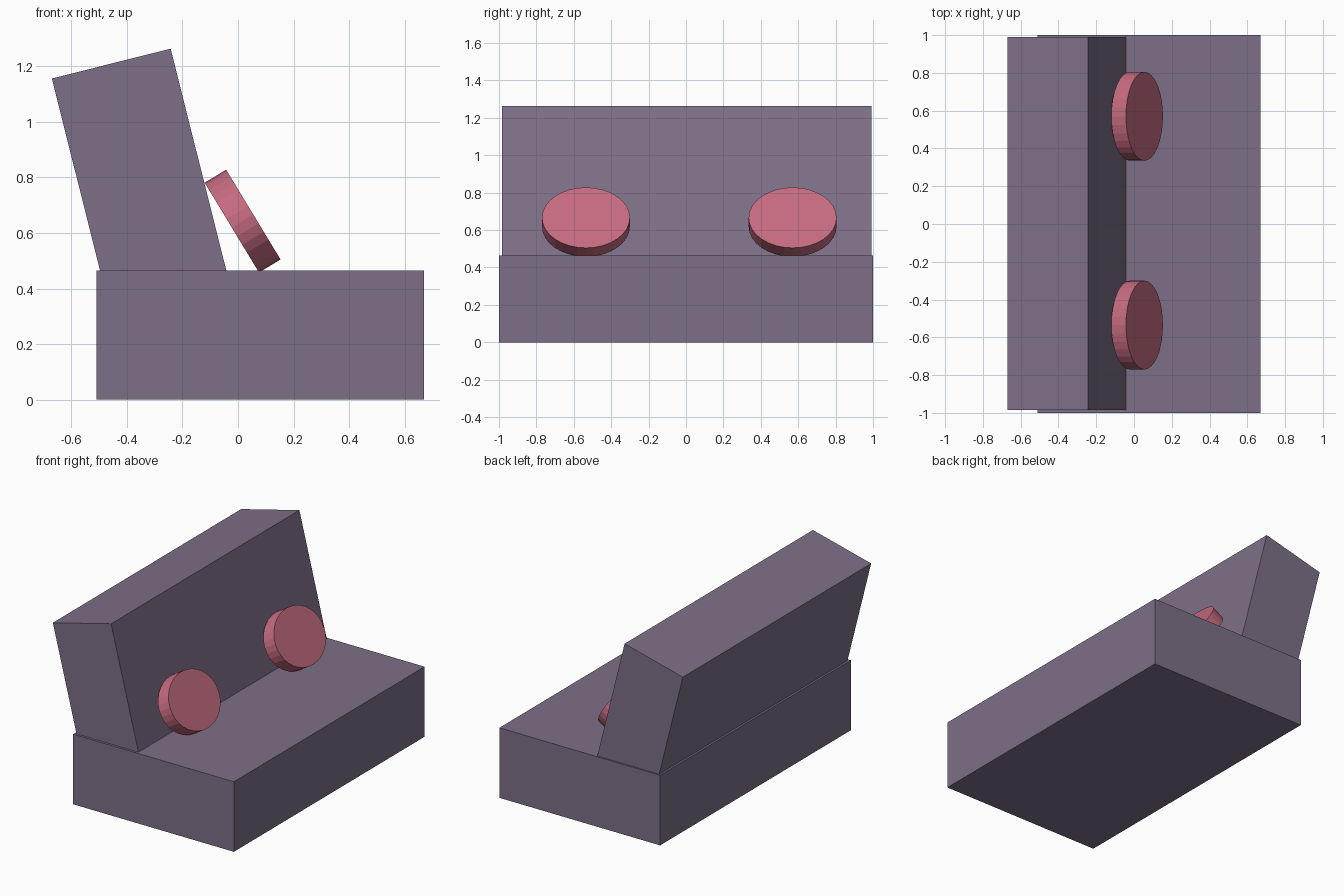
import bpy, math
from mathutils import Matrix

if "Cube" in bpy.data.objects:
    bpy.data.objects.remove(bpy.data.objects["Cube"])


def material(name, rgb):
    m = bpy.data.materials.new(name)
    m.diffuse_color = (*rgb, 1)
    m.use_nodes = True
    m.node_tree.nodes["Principled BSDF"].inputs["Base Color"].default_value = m.diffuse_color
    return m


purple = material("dusty purple", (0.205, 0.162, 0.242))
pink = material("rose pink", (0.56, 0.147, 0.216))


def box(name, size, loc, tilt=0):
    bpy.ops.mesh.primitive_cube_add(size=1, location=loc, rotation=(0, tilt, 0))
    o = bpy.context.object
    o.name = name
    o.data.transform(Matrix.Diagonal((*size, 1)))
    o.data.materials.append(purple)


# Seat block
box("seat", (1.18, 2.0, 0.465), (0.08, 0, 0.2325))

# Leaning backrest, its lower end sunk into the seat
tilt = math.radians(-14.1)
length, thick = 0.86, 0.441
top_x, top_z = -0.4565, 1.21
box("backrest", (thick, 1.975, length),
    (top_x - math.sin(tilt) * length / 2, 0.003, top_z - math.cos(tilt) * length / 2), tilt)

# Two oval cushions propped against the backrest
for name, y in (("left_cushion", -0.535), ("right_cushion", 0.57)):
    bpy.ops.mesh.primitive_cylinder_add(vertices=32, radius=1, depth=0.0905,
                                        location=(0.0165, y, 0.643),
                                        rotation=(0, math.radians(58.8), 0))
    o = bpy.context.object
    o.name = name
    o.data.transform(Matrix.Diagonal((0.189, 0.235, 1, 1)))
    o.data.materials.append(pink)
